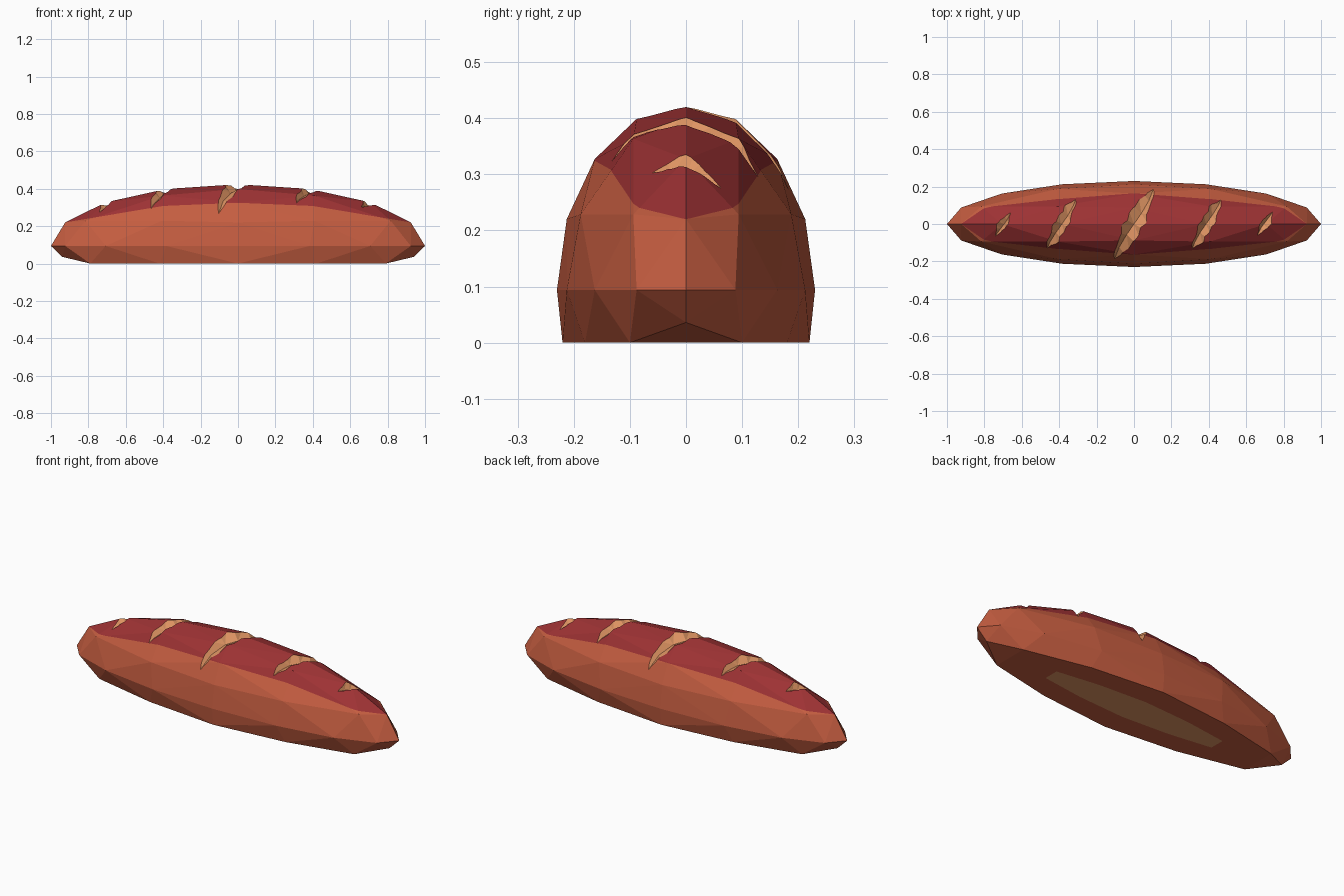
import bpy, bmesh, math
from mathutils import Vector

if "Cube" in bpy.data.objects:
    bpy.data.objects.remove(bpy.data.objects["Cube"])

RY, RZ, Z0 = 0.23, 0.33, 0.094        # loaf half width, dome height, widest level


def material(name, rgb):
    m = bpy.data.materials.new(name)
    m.diffuse_color = (*rgb, 1)
    m.use_nodes = True
    m.node_tree.nodes["Principled BSDF"].inputs["Base Color"].default_value = m.diffuse_color
    return m


MATS = [material("baked_orange_crust", (0.56, 0.11, 0.052)),
        material("dark_red_crust", (0.34, 0.032, 0.034)),
        material("tan_crumb", (0.74, 0.30, 0.125))]


def make_object(name, bm):
    me = bpy.data.meshes.new(name)
    bm.to_mesh(me)
    bm.free()
    for m in MATS:
        me.materials.append(m)
    ob = bpy.data.objects.new(name, me)
    bpy.context.collection.objects.link(ob)
    return ob


def dome_points():
    """Upper half of a twice divided octahedron, stretched to the loaf."""
    bm = bmesh.new()
    for a in range(3):
        for s in (-1, 1):
            v = [0, 0, 0]
            v[a] = s
            bm.verts.new(v)
    bmesh.ops.convex_hull(bm, input=bm.verts[:])
    for _ in range(2):
        bmesh.ops.subdivide_edges(bm, edges=bm.edges[:], cuts=1, use_grid_fill=True)
        for v in bm.verts:
            v.co.normalize()
    pts = [(v.co.x, v.co.y * RY, Z0 + v.co.z * RZ) for v in bm.verts if v.co.z > -0.01]
    bm.free()
    return pts


# Loaf body: faceted dome over a flat, slightly tucked-in base
bm = bmesh.new()
pts = dome_points() + [(0, 0.22, 0), (0, -0.22, 0)]
for sx in (-1, 1):
    pts.append((sx * 0.94, 0, 0.036))
    for sy in (-1, 1):
        pts += [(sx * 0.79, sy * 0.10, 0), (sx * 0.42, sy * 0.18, 0)]
for p in pts:
    bm.verts.new(p)
bmesh.ops.convex_hull(bm, input=bm.verts[:])
bmesh.ops.delete(bm, geom=[v for v in bm.verts if not v.link_faces], context='VERTS')

# Pale patch in the middle of the underside
low = [f for f in bm.faces if all(abs(v.co.z) < 1e-4 for v in f.verts)]
base = bmesh.ops.dissolve_faces(bm, faces=low)["region"][0]
bmesh.ops.inset_individual(bm, faces=[base], thickness=0.001)
for v in base.verts:
    v.co.x *= 0.67
    v.co.y *= 0.42
base.material_index = 2

# Dark red top: cut along a gently arched line, then colour what lies above
LINE = [(0, 0.325), (0.40, 0.308), (0.924, 0.22)]
for (x0, z0), (x1, z1) in zip(LINE, LINE[1:]):
    for s in (-1, 1):
        faces = [f for f in bm.faces if f.calc_center_median().z > 0.1]
        geom = faces + list({e for f in faces for e in f.edges}) + list({v for f in faces for v in f.verts})
        bmesh.ops.bisect_plane(bm, geom=geom, plane_co=(s * x0, 0, z0),
                               plane_no=(-s * (z1 - z0), 0, x1 - x0), dist=1e-4)


def line_height(x):
    x = abs(x)
    (x0, z0), (x1, z1) = LINE[:2] if x < LINE[1][0] else LINE[1:]
    return z0 + (z1 - z0) * (x - x0) / (x1 - x0)


for f in bm.faces:
    c = f.calc_center_median()
    if c.z > line_height(c.x) and c.z > 0.21:
        f.material_index = 1
bmesh.ops.recalc_face_normals(bm, faces=bm.faces[:])
loaf = make_object("bread_loaf", bm)

# Scoring cuts: V-shaped wedges that follow the dome and taper to their ends
DIR = Vector((math.cos(math.radians(61)), math.sin(math.radians(61)), 0))


def add_wedge(bm, cx, half_len, half_w, depth):
    rings = []
    for t in (-1, -0.7, -0.35, 0, 0.35, 0.7, 1):
        p = Vector((cx, 0, 0)) + DIR * (half_len * t)
        h = math.sqrt(max(0.02, 1 - p.x ** 2 - (p.y / RY) ** 2))
        p.z = Z0 + RZ * h
        n = Vector((p.x, p.y / RY ** 2, h / RZ)).normalized()
        side = DIR.cross(n).normalized()
        k = (1 - t * t) ** 0.6
        if abs(t) == 1:
            rings.append([bm.verts.new(p + n * 0.006)])
            continue
        top = p + n * depth * k * 1.5
        w = side * half_w * k * 2.5
        rings.append([bm.verts.new(q) for q in (p - n * depth * k, top + w, top - w)])
    for a, b in zip(rings, rings[1:]):
        for i in range(3):
            j = (i + 1) % 3
            if len(a) == 1:
                bm.faces.new((a[0], b[i], b[j]))
            elif len(b) == 1:
                bm.faces.new((a[i], a[j], b[0]))
            else:
                bm.faces.new((a[i], a[j], b[j], b[i]))


bm = bmesh.new()
for cx, half_len, half_w, depth in ((0, 0.235, 0.05, 0.038),
                                    (0.39, 0.19, 0.037, 0.036), (-0.39, 0.19, 0.037, 0.036),
                                    (0.705, 0.105, 0.03, 0.036), (-0.705, 0.105, 0.03, 0.036)):
    add_wedge(bm, cx, half_len, half_w, depth)
bmesh.ops.triangulate(bm, faces=bm.faces[:])
bmesh.ops.recalc_face_normals(bm, faces=bm.faces[:])
for f in bm.faces:
    f.material_index = 2
cutter = make_object("score_cutter", bm)
cutter.hide_render = True

mod = loaf.modifiers.new("scores", 'BOOLEAN')
mod.operation = 'DIFFERENCE'
mod.solver = 'EXACT'
mod.object = cutter
bpy.context.view_layer.objects.active = loaf
bpy.ops.object.modifier_apply(modifier=mod.name)
bpy.data.objects.remove(cutter)
